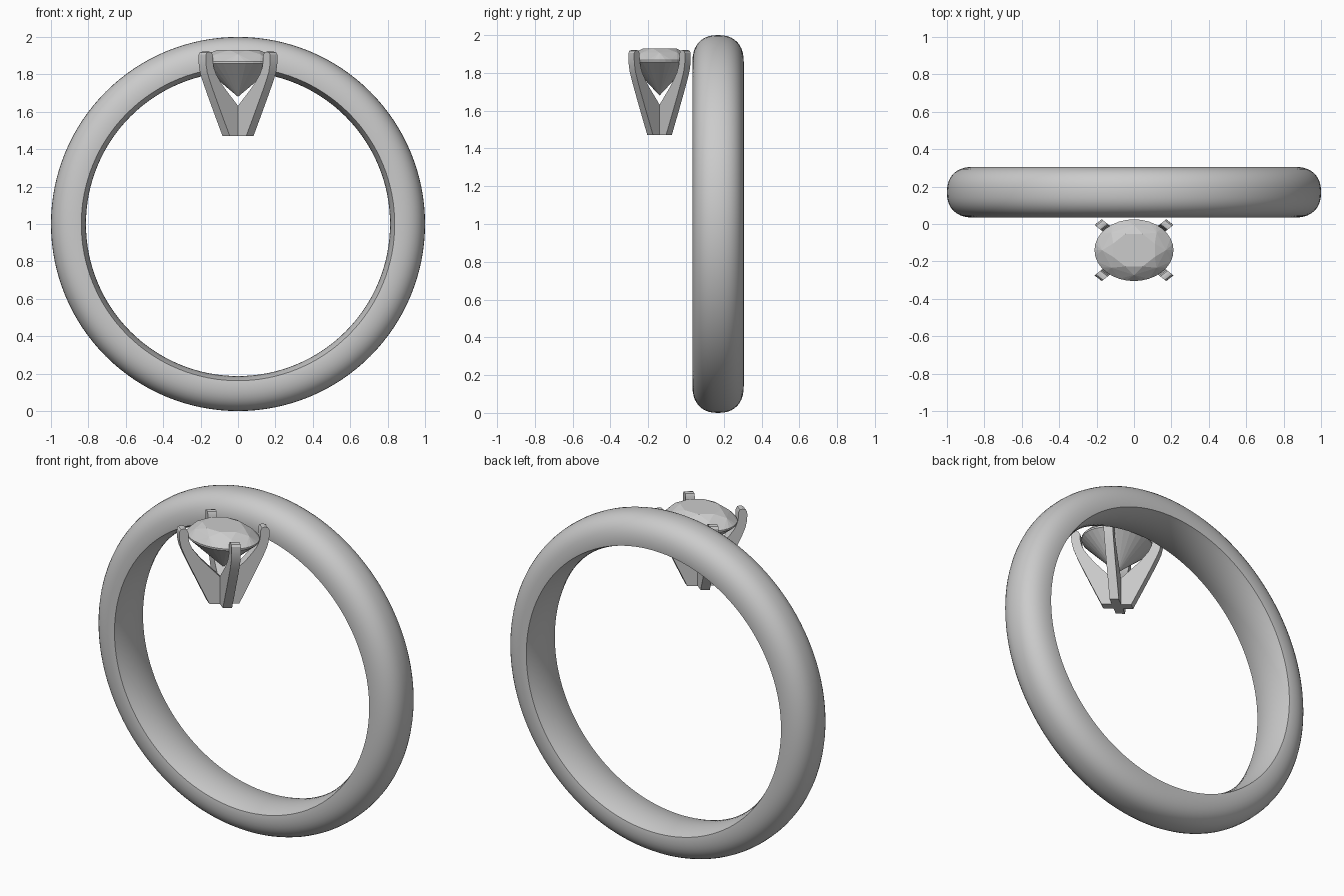
import bpy, bmesh, math
from mathutils import Vector

if "Cube" in bpy.data.objects:
    bpy.data.objects.remove(bpy.data.objects["Cube"])

STRETCH = 1.28                      # setting is oval: wider in x
CENTRE = Vector((0, -0.14, 0))


def make_object(name, bm, angle):
    bmesh.ops.recalc_face_normals(bm, faces=bm.faces[:])
    mesh = bpy.data.meshes.new(name)
    bm.to_mesh(mesh)
    bm.free()
    ob = bpy.data.objects.new(name, mesh)
    bpy.context.collection.objects.link(ob)
    bpy.ops.object.select_all(action='DESELECT')
    ob.select_set(True)
    bpy.context.view_layer.objects.active = ob
    if angle:
        bpy.ops.object.shade_smooth_by_angle(angle=math.radians(angle))
    return ob


def powc(v, p):
    return math.copysign(abs(v) ** p, v)


# Band: domed outside, gently bowed inside, lathed round the y axis
def make_band(segments=128):
    half, rim, outer, inner = 0.136, 0.855, 1.0, 0.813
    profile = [(-half * 0.985, 0.838)]
    for i in range(21):
        a = math.pi * (1 - i / 20)
        profile.append((half * powc(math.cos(a), 0.85),
                        rim + (outer - rim) * powc(max(math.sin(a), 0), 0.85)))
    profile.append((half * 0.985, 0.838))
    for i in range(1, 10):
        t = 1 - i / 5
        profile.append((half * 0.985 * t, inner + 0.025 * t * t))
    bm = bmesh.new()
    rings = []
    for s in range(segments):
        a = 2 * math.pi * s / segments
        rings.append([bm.verts.new((r * math.cos(a), 0.17 + y, 1 + r * math.sin(a)))
                      for y, r in profile])
    n = len(profile)
    for s in range(segments):
        p, q = rings[s], rings[(s + 1) % segments]
        for i in range(n):
            j = (i + 1) % n
            bm.faces.new((p[i], p[j], q[j], q[i]))
    make_object("band", bm, 40)


# Prongs: side profile (radius, z) extruded to a flat bar on each diagonal
def make_prong(name, angle):
    profile = [(0, 1.47), (0.07, 1.47), (0.117, 1.585), (0.163, 1.70),
               (0.188, 1.765), (0.203, 1.81), (0.210, 1.85), (0.212, 1.88),
               (0.211, 1.905), (0.204, 1.917), (0.19, 1.921), (0.177, 1.917),
               (0.170, 1.90), (0.170, 1.87), (0.164, 1.835), (0.15, 1.80),
               (0.13, 1.768), (0.104, 1.73), (0.0215, 1.632), (0, 1.605)]
    radial = Vector((math.cos(angle), math.sin(angle), 0))
    side = Vector((-radial.y, radial.x, 0)) * 0.0215
    bm = bmesh.new()
    loops = []
    for sign in (-1, 1):
        loop = []
        for r, z in profile:
            p = radial * r + side * sign
            loop.append(bm.verts.new((p.x * STRETCH, p.y + CENTRE.y, z)))
        loops.append(loop)
        bm.faces.new(loop)
    n = len(profile)
    for i in range(n):
        j = (i + 1) % n
        bm.faces.new((loops[0][i], loops[0][j], loops[1][j], loops[1][i]))
    make_object(name, bm, 30)


# Gem: faceted brilliant cut, hull of stacked rings
def make_gem():
    bm = bmesh.new()
    rings = [(8, 0.094, 1.93, 0.5), (8, 0.133, 1.907, 0), (32, 0.165, 1.868, 0),
             (32, 0.165, 1.858, 0), (16, 0.072, 1.77, 0.5)]
    for count, r, z, shift in rings:
        for i in range(count):
            a = 2 * math.pi * (i + shift) / count
            bm.verts.new((r * math.cos(a) * STRETCH, r * math.sin(a) + CENTRE.y, z))
    bm.verts.new((0, CENTRE.y, 1.68))
    bmesh.ops.convex_hull(bm, input=bm.verts[:])
    bmesh.ops.dissolve_limit(bm, angle_limit=math.radians(1),
                             verts=bm.verts[:], edges=bm.edges[:])
    make_object("gem", bm, 0)


make_band()
for k, label in enumerate(("back_right", "back_left", "front_left", "front_right")):
    make_prong("prong_" + label, math.pi / 4 + k * math.pi / 2)
make_gem()
